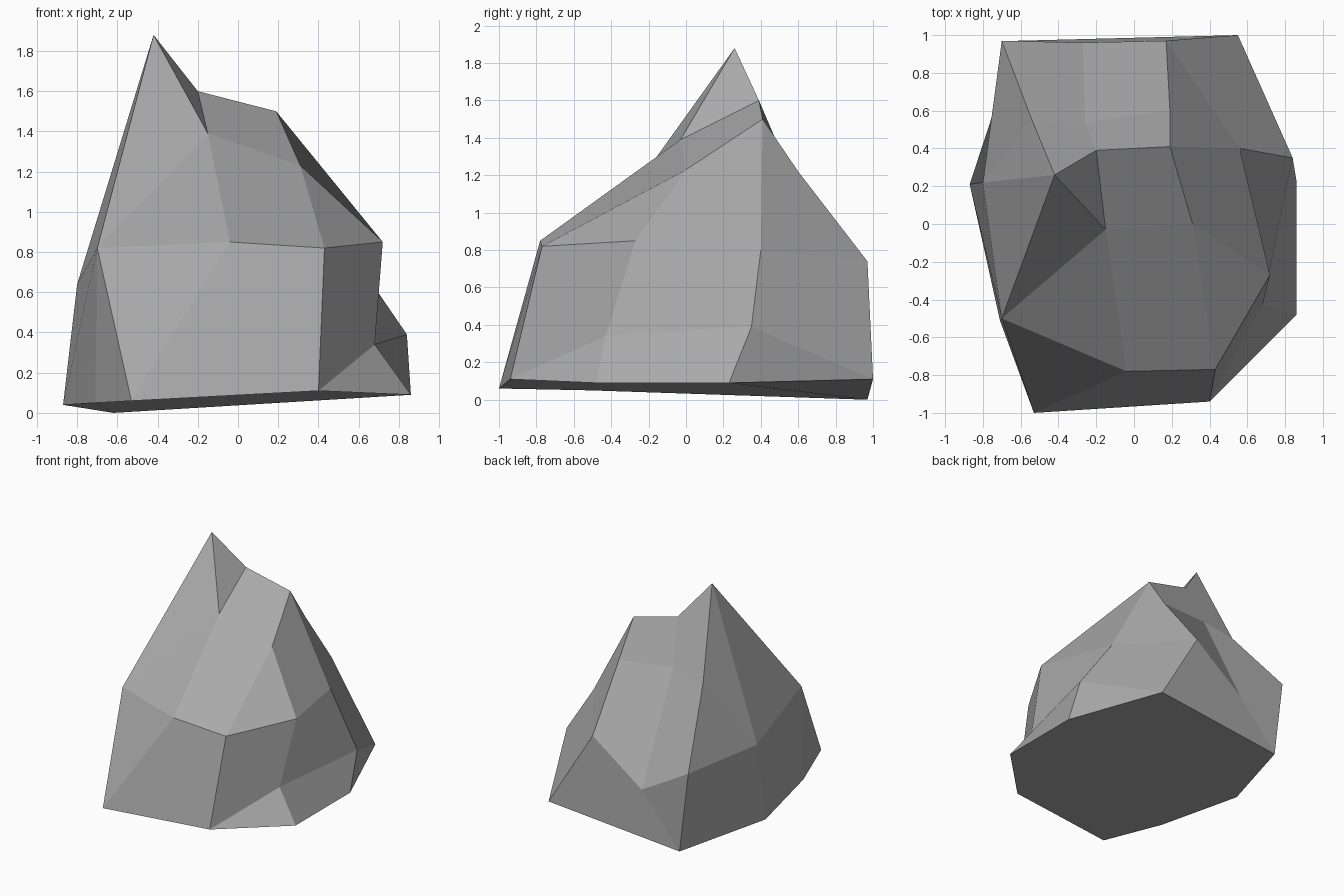
import bpy
import bmesh

default_cube = bpy.data.objects.get("Cube")
if default_cube:
    bpy.data.objects.remove(default_cube, do_unlink=True)


def make_material(name, colour):
    material = bpy.data.materials.new(name)
    material.use_nodes = True
    material.diffuse_color = colour
    material.node_tree.nodes["Principled BSDF"].inputs["Base Color"].default_value = colour
    return material


def add_points(mesh, points):
    return [mesh.verts.new(point) for point in points]


def bridge(mesh, lower, upper, steps):
    """Close the band between two loops: quad, lower triangle or upper triangle."""
    low, high = 0, 0
    for step in steps:
        next_low = low + (step in "QL")
        next_high = high + (step in "QU")
        corners = [lower[low], lower[next_low % len(lower)],
                   upper[next_high % len(upper)], upper[high % len(upper)]]
        if step == "L":
            corners.pop(2)
        elif step == "U":
            corners.pop(1)
        mesh.faces.new(corners)
        low, high = next_low % len(lower), next_high % len(upper)


rock_mesh = bmesh.new()

# Ground outline, counter-clockwise from the front corner
base = add_points(rock_mesh, [
    (-.71, -.51, .05), (-.53, -1, .06), (.40, -.94, .11), (.86, -.48, .09),
    (.86, .23, .09), (.55, 1, .11), (-.62, .97, 0), (-.87, .21, .04)])
side_front, toe, front_corner, chip_front, chip_back, back_corner, heel, side = base

# Two points of the chipped lower flank
notch, flank = add_points(rock_mesh, [(.68, -.43, .34), (.84, .35, .39)])

# Widest break line around the middle
waist = add_points(rock_mesh, [
    (-.70, -.50, .82), (-.04, -.78, .85), (.43, -.77, .82),
    (.72, -.27, .85), (.56, .40, .80), (.17, .97, .74),
    (-.27, .96, .41), (-.70, .97, .66), (-.80, .22, .64)])

# Broken upper edge, ending in the peak
crown = add_points(rock_mesh, [
    (-.15, -.03, 1.39), (.31, 0, 1.23), (.19, .41, 1.50),
    (.19, .60, 1.22), (-.26, .54, 1.25), (-.54, .55, 1.20), (-.42, .26, 1.88)])
ledge_left, ledge_right, shoulder, rear_right, rear_mid, rear_left, peak = crown
saddle, = add_points(rock_mesh, [(-.20, .39, 1.60)])

# Side facets
skirt = [side_front, toe, front_corner, notch, flank, back_corner, heel, side]
bridge(rock_mesh, skirt, waist, "LUQQQQQUQQ")
bridge(rock_mesh, waist, crown, "LQLQQQQLULU")

# Chipped flank, top facets and underside
for corners in (
        (front_corner, chip_front, notch),
        (notch, chip_front, chip_back, flank),
        (flank, chip_back, back_corner),
        (peak, ledge_left, saddle),
        (ledge_left, ledge_right, shoulder, saddle),
        (shoulder, rear_right, rear_mid, saddle),
        (rear_mid, rear_left, peak, saddle),
        base[::-1]):
    rock_mesh.faces.new(corners)

bmesh.ops.recalc_face_normals(rock_mesh, faces=rock_mesh.faces[:])
mesh_data = bpy.data.meshes.new("rock")
rock_mesh.to_mesh(mesh_data)
rock_mesh.free()

rock = bpy.data.objects.new("rock", mesh_data)
bpy.context.collection.objects.link(rock)
mesh_data.materials.append(make_material("stone grey", (.40, .40, .40, 1)))
